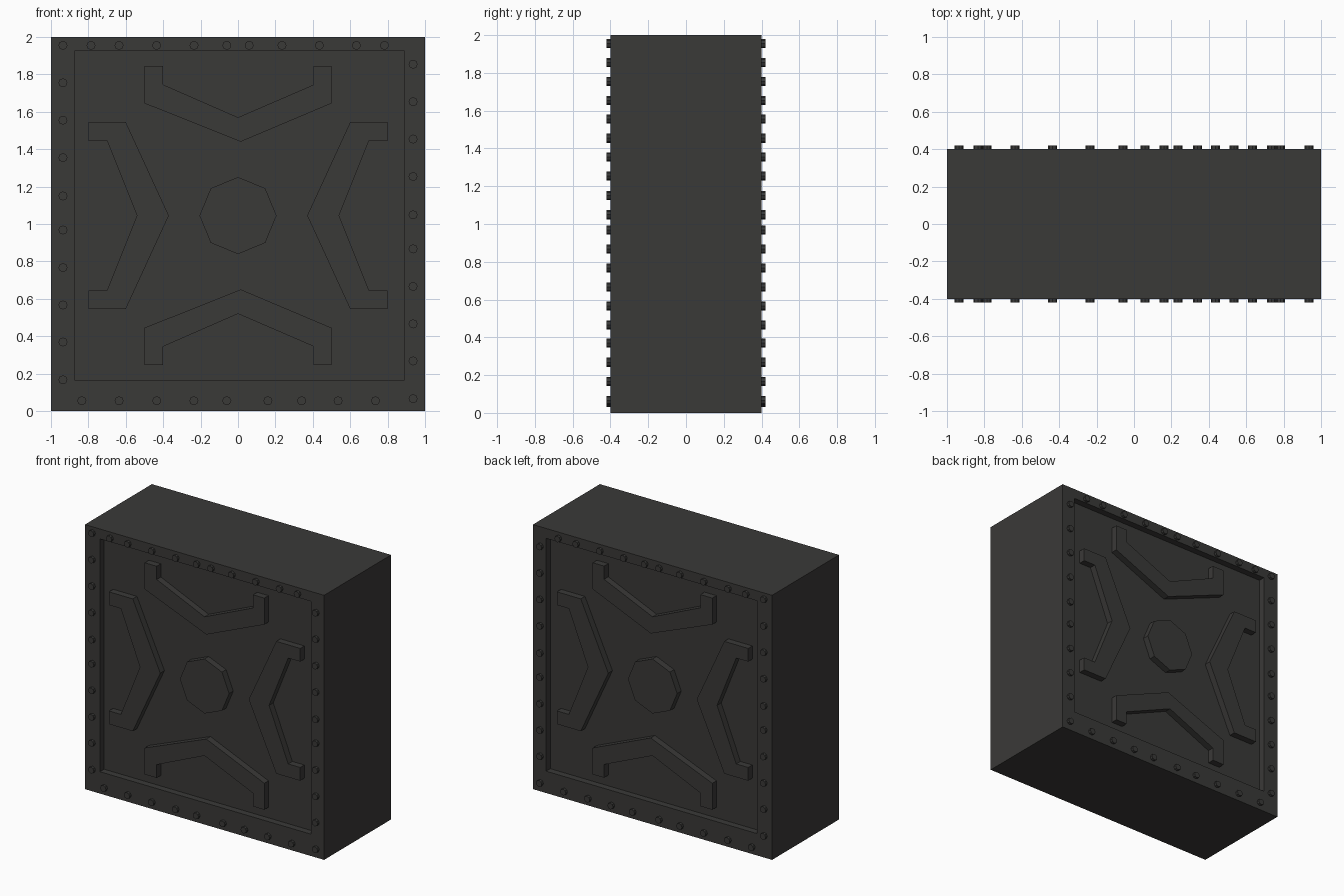
import bpy, bmesh
from math import cos, sin, tau

if "Cube" in bpy.data.objects:
    bpy.data.objects.remove(bpy.data.objects["Cube"])

FACE, DEPTH, CZ = 0.4, 0.05, 1.045

mat = bpy.data.materials.new("dark_metal")
mat.diffuse_color = (0.042, 0.041, 0.039, 1)
mat.use_nodes = True
mat.node_tree.nodes["Principled BSDF"].inputs["Base Color"].default_value = mat.diffuse_color


def prism(bm, pts, y0, y1):
    """Extrude an x-z outline from y0 to y1."""
    face = bm.faces.new([bm.verts.new((x, y0, z)) for x, z in pts])
    out = bmesh.ops.extrude_face_region(bm, geom=[face])
    verts = [v for v in out["geom"] if isinstance(v, bmesh.types.BMVert)]
    bmesh.ops.translate(bm, verts=verts, vec=(0, y1 - y0, 0))


def make(name, outlines, y0, y1, both=True):
    """Build prisms on the front and, if wanted, mirrored onto the back."""
    bm = bmesh.new()
    for pts in outlines:
        prism(bm, pts, y0, y1)
        if both:
            prism(bm, pts, -y0, -y1)
    bmesh.ops.recalc_face_normals(bm, faces=bm.faces)
    me = bpy.data.meshes.new(name)
    bm.to_mesh(me)
    bm.free()
    me.materials.append(mat)
    ob = bpy.data.objects.new(name, me)
    bpy.context.collection.objects.link(ob)
    return ob


def rect(x0, x1, z0, z1):
    return [(x0, z0), (x1, z0), (x1, z1), (x0, z1)]


def ngon(x, z, r, n=8):
    return [(x + r * cos(tau * i / n), z + r * sin(tau * i / n)) for i in range(n)]


# Block with a shallow recessed panel on both large faces
block = make("block", [rect(-1, 1, 0, 2)], -FACE, FACE, both=False)
cutter = make("recess_cutter", [rect(-0.875, 0.89, 0.165, 1.925)], -FACE - 0.1, -FACE + DEPTH)
mod = block.modifiers.new("recess", "BOOLEAN")
mod.object, mod.operation, mod.solver = cutter, "DIFFERENCE", "EXACT"
bpy.context.view_layer.objects.active = block
bpy.ops.object.modifier_apply(modifier=mod.name)
bpy.data.objects.remove(cutter)

# Raised chevron bars, flush with the rim
top = [(-0.5, 1.845), (-0.4, 1.845), (-0.4, 1.745), (0, 1.57), (0.405, 1.745),
       (0.405, 1.845), (0.5, 1.845), (0.5, 1.645), (0.015, 1.44), (-0.5, 1.645)]
side = [(-0.8, 1.545), (-0.6, 1.545), (-0.37, CZ), (-0.6, 0.545), (-0.8, 0.545),
        (-0.8, 0.645), (-0.7, 0.645), (-0.54, CZ), (-0.7, 1.445), (-0.8, 1.445)]
bottom = [(x, 2 * CZ - z) for x, z in top]
right = [(-x, z) for x, z in side]
for name, outline in (("top_bar", top), ("bottom_bar", bottom),
                      ("left_bar", side), ("right_bar", right)):
    make(name, [outline], -FACE + DEPTH, -FACE)

# Central octagonal boss
make("centre_boss", [ngon(0, CZ, 0.206)], -FACE + DEPTH, -FACE)

# Rivets around the rim
left_z = [1.955, 1.755, 1.555, 1.355, 1.15, 0.968, 0.767, 0.567, 0.369, 0.167]
top_x = [-0.786, -0.636, -0.435, -0.235, -0.06, 0.06, 0.235, 0.435, 0.633, 0.783]
bottom_x = [-0.835, -0.636, -0.435, -0.236, -0.06, 0.16, 0.34, 0.535, 0.735]
spots = [(-0.936, z) for z in left_z] + [(0.936, z - 0.101) for z in left_z]
spots += [(x, 1.955) for x in top_x] + [(x, 0.055) for x in bottom_x]
make("rivets", [ngon(x, z, 0.024) for x, z in spots], -FACE, -FACE - 0.02)
